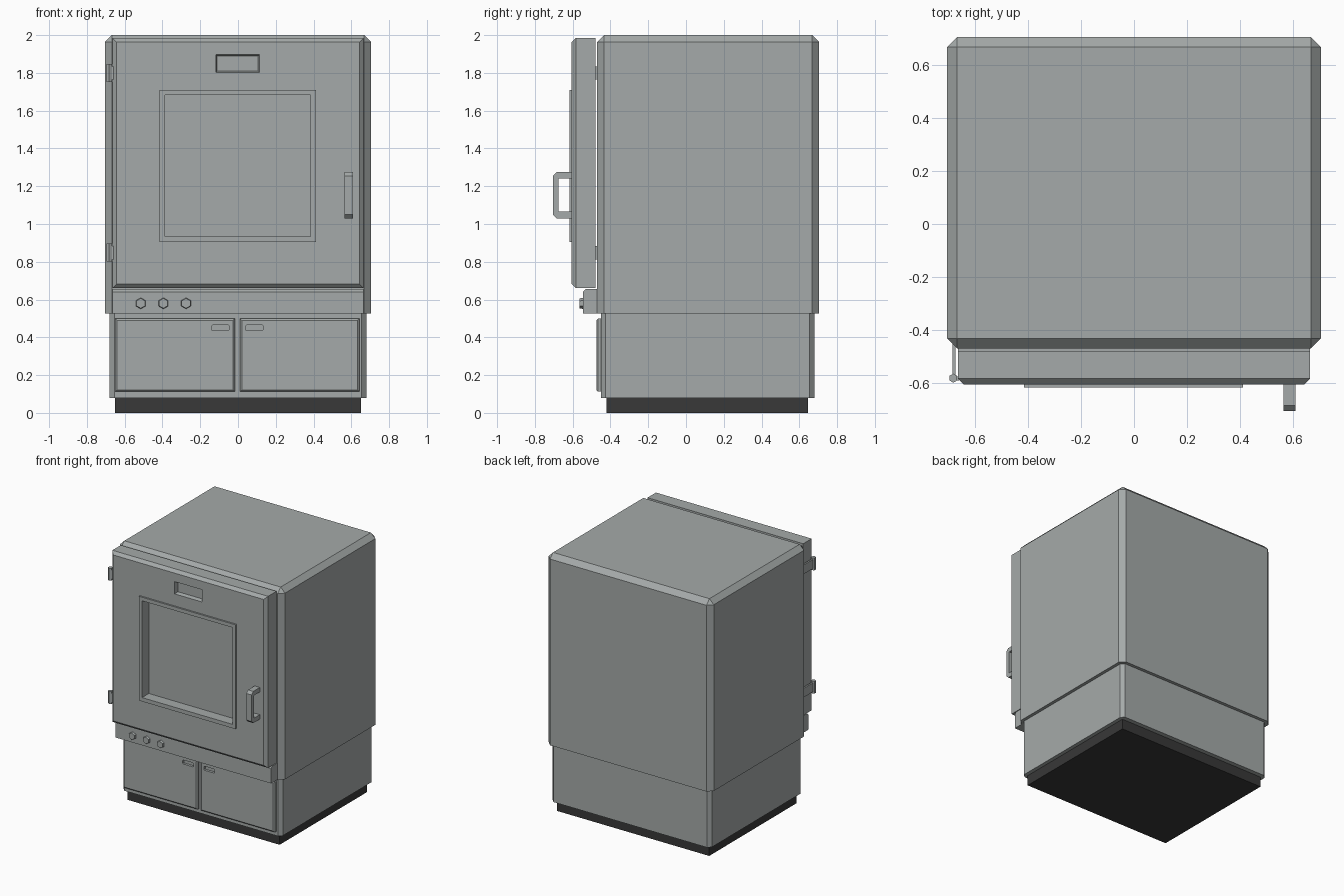
import bpy
import bmesh
from math import pi
from mathutils import Matrix

old = bpy.data.objects.get("Cube")
if old:
    bpy.data.objects.remove(old, do_unlink=True)


def material(name, rgb):
    m = bpy.data.materials.new(name)
    m.use_nodes = True
    color = (*rgb, 1)
    m.diffuse_color = color
    m.node_tree.nodes["Principled BSDF"].inputs["Base Color"].default_value = color
    return m


STEEL = material("grey_steel", (0.375, 0.402, 0.398))
DARK = material("dark_plinth", (0.04, 0.04, 0.04))


def finish(name, bm, mat=STEEL):
    bmesh.ops.recalc_face_normals(bm, faces=bm.faces)
    mesh = bpy.data.meshes.new(name)
    bm.to_mesh(mesh)
    bm.free()
    mesh.materials.append(mat)
    obj = bpy.data.objects.new(name, mesh)
    bpy.context.collection.objects.link(obj)
    return obj


def box(name, x, y, z, mat=STEEL, chamfer=0, where=None, taper=0):
    """Box from ranges; chamfers edges whose midpoint passes the rule.
    Taper shrinks the back (+y) face."""
    bm = bmesh.new()
    bmesh.ops.create_cube(bm, size=1)
    if chamfer:
        picked = [e for e in bm.edges if where((e.verts[0].co + e.verts[1].co) / 2)]
    for v in bm.verts:
        inset = taper if v.co.y > 0 else 0
        for axis, (lo, hi) in enumerate((x, y, z)):
            shrink = inset if axis != 1 else 0
            v.co[axis] = hi - shrink if v.co[axis] > 0 else lo + shrink
    if chamfer:
        bmesh.ops.bevel(bm, geom=picked, offset=chamfer, segments=1,
                        affect='EDGES', clamp_overlap=True)
    return finish(name, bm, mat)


def prism(name, radius, depth, center, axis, sides=6, tip=1):
    bm = bmesh.new()
    turn = Matrix.Rotation(pi / 2, 4, 'X') if axis == 'Y' else Matrix()
    bmesh.ops.create_cone(bm, cap_ends=True, segments=sides, radius1=radius,
                          radius2=radius * tip, depth=depth,
                          matrix=Matrix.Translation(center) @ turn)
    return finish(name, bm)


def cut(obj, cutter):
    """Subtract the cutter, bake the result and drop the cutter."""
    mod = obj.modifiers.new("recess", 'BOOLEAN')
    mod.operation, mod.solver, mod.object = 'DIFFERENCE', 'EXACT', cutter
    bpy.context.view_layer.update()
    graph = bpy.context.evaluated_depsgraph_get()
    mesh = bpy.data.meshes.new_from_object(obj.evaluated_get(graph))
    obj.modifiers.clear()
    obj.data = mesh
    bpy.data.objects.remove(cutter, do_unlink=True)


def front(c):
    return c.y < -0.4


def upright(c):
    return abs(c.z) < 0.1


def not_bottom(c):
    return c.z > -0.4


# Cabinet: plinth, lower storage section and main chamber
box("plinth", (-0.65, 0.65), (-0.42, 0.645), (0, 0.09), DARK)
box("lower_cabinet", (-0.68, 0.68), (-0.45, 0.68), (0.08, 0.54), chamfer=0.025, where=upright)
box("main_cabinet", (-0.705, 0.705), (-0.47, 0.705), (0.525, 2), chamfer=0.037, where=not_bottom)

# Main door with raised window frame, deep window and label pocket
door = box("main_door", (-0.665, 0.665), (-0.605, -0.48), (0.66, 1.985),
           chamfer=0.022, where=front)
frame = box("window_frame", (-0.415, 0.412), (-0.618, -0.604), (0.905, 1.71))
for part in (door, frame):
    cut(part, box("window_cutter", (-0.387, 0.384), (-0.7, -0.535), (0.935, 1.682)))
cut(door, box("label_cutter", (-0.118, 0.115), (-0.608, -0.575), (1.802, 1.898), taper=0.008))

# Control panel and knobs
box("control_panel", (-0.665, 0.665), (-0.545, -0.46), (0.525, 0.655),
    chamfer=0.014, where=lambda c: front(c) and c.z > 0.4)
for i, x in enumerate((-0.515, -0.395, -0.275)):
    prism(f"knob_{i + 1}", 0.031, 0.025, (x, -0.55, 0.58), 'Y', tip=0.85)

# Lower doors with finger slots
for name, x, slot in (("right", (-0.65, -0.017), (-0.14, -0.047)),
                      ("left", (0.01, 0.642), (0.04, 0.133))):
    panel = box(f"lower_door_{name}", x, (-0.475, -0.445), (0.112, 0.5),
                chamfer=0.01, where=front)
    cut(panel, box("slot_cutter", slot, (-0.5, -0.456), (0.435, 0.466),
                   chamfer=0.006, where=lambda c: abs(c.y) < 0.1))

# Door handle: C-shaped profile extruded sideways
profile = [(-0.6, 1.03), (-0.685, 1.03), (-0.705, 1.05), (-0.705, 1.255),
           (-0.685, 1.275), (-0.6, 1.275), (-0.6, 1.24), (-0.675, 1.24),
           (-0.675, 1.065), (-0.6, 1.065)]
bm = bmesh.new()
face = bm.faces.new([bm.verts.new((0.565, y, z)) for y, z in profile])
side = bmesh.ops.extrude_face_region(bm, geom=[face])["geom"]
bmesh.ops.translate(bm, vec=(0.045, 0, 0),
                    verts=[v for v in side if isinstance(v, bmesh.types.BMVert)])
finish("door_handle", bm)

# Hinges: knuckle beside the door and a strap reaching the cabinet
for name, z in (("upper", 1.8), ("lower", 0.848)):
    prism(f"{name}_hinge_knuckle", 0.017, 0.095, (-0.682, -0.582, z), 'Z')
    box(f"{name}_hinge_strap", (-0.686, -0.674), (-0.575, -0.44), (z - 0.035, z + 0.035))
    box(f"{name}_hinge_leaf", (-0.68, -0.66), (-0.59, -0.575), (z - 0.035, z + 0.035))
